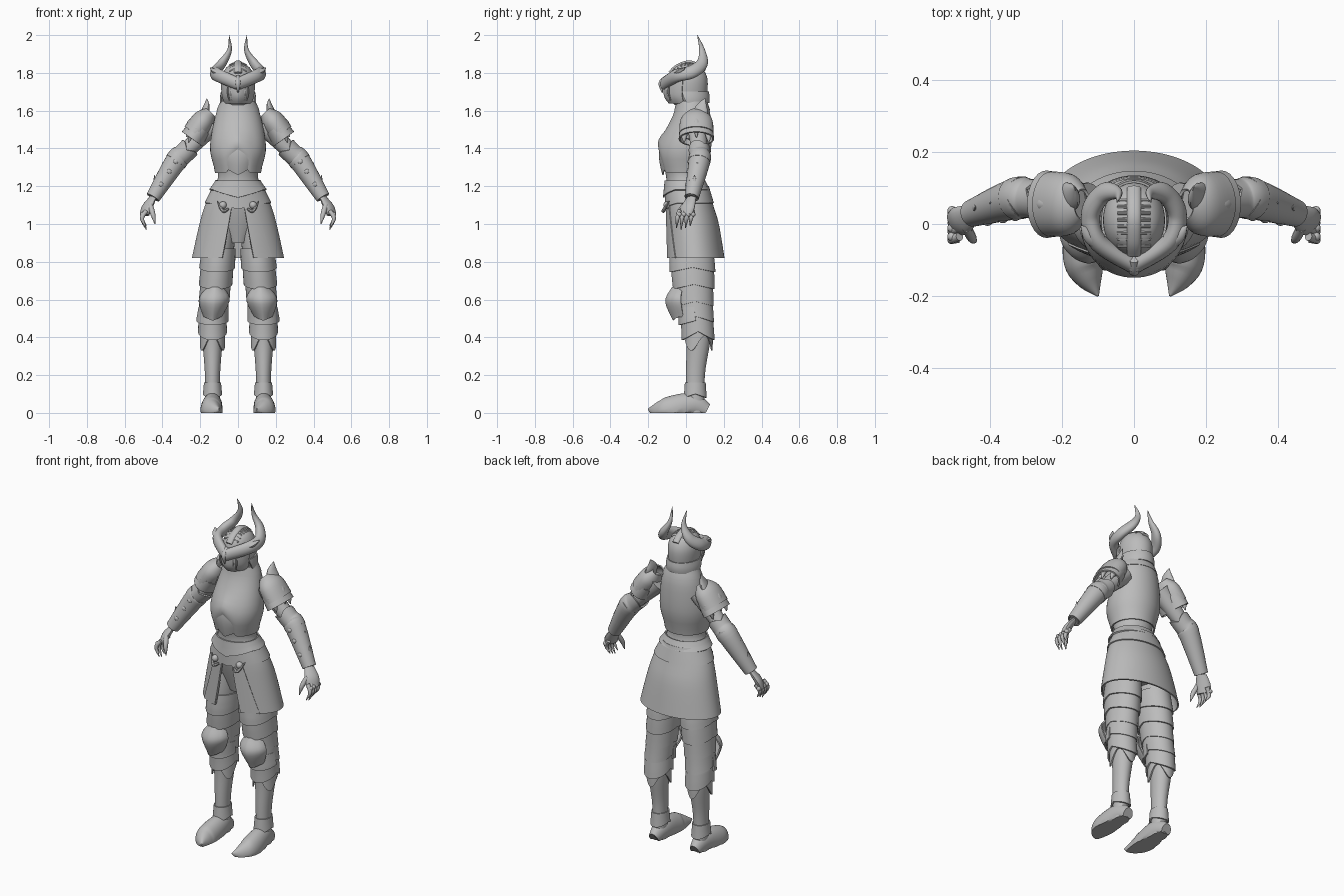
import bpy, bmesh, math
from mathutils import Vector

if "Cube" in bpy.data.objects:
    bpy.data.objects.remove(bpy.data.objects["Cube"], do_unlink=True)

grey = (0.5, 0.5, 0.5, 1)
steel = bpy.data.materials.new("grey_steel")
steel.use_nodes = True
steel.diffuse_color = grey
steel.node_tree.nodes["Principled BSDF"].inputs["Base Color"].default_value = grey
parts = []
PLATE = .008


def spline(keys, steps):
    """Smooth interpolation through equal-length tuples."""
    out, last = [], len(keys) - 1
    for i in range(last):
        before, after = keys[max(i - 1, 0)], keys[min(i + 2, last)]
        for s in range(steps):
            t = s / steps
            out.append([b + t * (c - a + t * (2*a - 5*b + 4*c - d + t * (3*b - a - 3*c + d))) / 2
                        for a, b, c, d in zip(before, keys[i], keys[i + 1], after)])
    return out + [list(keys[last])]


def section(rings, z):
    """Cross-section of a body, listed from top to bottom, at one height."""
    for upper, lower in zip(rings, rings[1:]):
        if lower[0] <= z:
            break
    f = (upper[0] - z) / (upper[0] - lower[0])
    return [a + f * (b - a) for a, b in zip(upper, lower)]


def skin(name, rows, closed=True, thick=0, mirror=False):
    """Skin rows of points into a capped solid or a thin plate."""
    bm = bmesh.new()
    verts = [[bm.verts.new((x, y, max(z, 0))) for x, y, z in row] for row in rows]
    n = len(rows[0])
    for a, b in zip(verts, verts[1:]):
        for j in range(n if closed else n - 1):
            k = (j + 1) % n
            bm.faces.new((a[j], a[k], b[k], b[j]))
    if not thick:
        bm.faces.new(verts[0])
        bm.faces.new(verts[-1])
    bmesh.ops.recalc_face_normals(bm, faces=bm.faces)
    mesh = bpy.data.meshes.new(name)
    bm.to_mesh(mesh)
    bm.free()
    mesh.materials.append(steel)
    ob = bpy.data.objects.new(name, mesh)
    bpy.context.collection.objects.link(ob)
    if thick:
        plate = ob.modifiers.new("plate", "SOLIDIFY")
        plate.thickness, plate.offset = thick, 0
    if mirror:
        ob.modifiers.new("both_sides", "MIRROR")
    parts.append(ob)


def loft(name, body, span=None, grow=0, flare=0, arc=None, lean=None, wave=None, ridge=0, n=48, **kw):
    """Rings (height, half width, front, back); span cuts a band, arc is in degrees from the front."""
    rings, rows = spline(body, 6), []
    if span:
        top, bottom = span
        rings = [section(rings, top + (bottom - top) * i / 10) for i in range(11)]
    for i, (z, wide, front, back) in enumerate(rings):
        t, row = i / (len(rings) - 1), []
        out = grow + flare * t
        start, end = [a + (b - a) * t for a, b in zip(*arc)] if arc else (0, 360)
        for j in range(n):
            d = start + (end - start) * j / (n - 1 if arc else n)
            off, a = min(d, 360 - d), math.radians(d)
            x = (lean(z) if lean else 0) + (max(wide, .002) + out) * math.sin(a)
            y = (front + back) / 2 - ((back - front) / 2 + out) * math.cos(a)
            y -= ridge * max(0, 1 - abs(off) / 45)
            row.append((x, y, z + (wave(abs(off), t) if wave else 0)))
        rows.append(row)
    skin(name, rows, closed=not arc, **kw)


def tube(name, keys, flat=1, n=16, steps=5, teeth=0, **kw):
    """Limb along points (x, y, z, radius); flat scales the upward radius."""
    path, up, rows = spline(keys, steps), Vector((0, 0, 1)), []
    points = [Vector(p[:3]) for p in path]
    for i, p in enumerate(points):
        along = (points[min(i + 1, len(points) - 1)] - points[max(i - 1, 0)]).normalized()
        up = (up - along * up.dot(along)).normalized()
        side, r, row = along.cross(up), max(path[i][3], .001), []
        for j in range(n):
            a = math.tau * j / n
            v = p + r * (side * math.cos(a) + up * flat * math.sin(a))
            if teeth and i == 0:
                v -= along * teeth * abs(math.sin(a * 1.5))
            row.append(v)
        rows.append(row)
    skin(name, rows, **kw)


def boss(name, x, y, z, r):
    """Small rounded stud on both sides."""
    rows = [[(x + r * math.sin(p) * math.cos(q), y + r * math.sin(p) * math.sin(q), z + r * math.cos(p))
             for q in [math.tau * j / 16 for j in range(16)]]
            for p in [.05 + 3.04 * i / 10 for i in range(11)]]
    skin(name, rows, mirror=True)


def vee(amount, width, begin=0):
    """Rim shift toward the front centre, growing down the plate."""
    return lambda d, t: amount * max(0, 1 - d / width) * max(0, t - begin) / (1 - begin)


def scallop(amount):
    """Rim that dips at front and back."""
    return lambda d, t: -amount * abs(math.cos(math.radians(d))) * t


# Torso and the plates that follow it
torso = [(1.65, .08, -.04, .1), (1.57, .11, -.06, .12), (1.4, .135, -.135, .12),
         (1.25, .105, -.105, .09), (1.1, .16, -.1, .13), (.9, .06, -.04, .1)]
loft("body", torso)
loft("breastplate", torso, (1.64, 1.27), .005, .007, wave=vee(.09, 32, .4), thick=PLATE, n=72)
loft("stomach_plate", torso, (1.42, 1.3), .004, arc=((-30, 30), (-36, 36)),
     wave=vee(-.04, 36), thick=PLATE, n=25)
loft("neck_guard", torso, (1.65, 1.6), .008, thick=PLATE)
loft("upper_belt", torso, (1.23, 1.18), .006, .008, wave=vee(-.04, 60), thick=PLATE, n=72)

# Skirt, belt and hip details
skirt = [(1.2, .12, -.1, .11), (1.1, .17, -.1, .14), (1, .2, -.1, .17), (.82, .24, -.1, .2)]
loft("skirt", skirt, (1.15, .82), arc=((9, 351), (20, 340)), thick=PLATE, n=64)
loft("front_tassets", skirt, (1.14, .82), .005, arc=((9, 28), (20, 48)), thick=PLATE, n=12, mirror=True)
loft("belt_plate", skirt, (1.2, 1.11), .007, wave=vee(-.03, 60), thick=PLATE, n=72)
boss("belt_bosses", .08, -.1, 1.1, .02)
tube("belt_hooks", [(.05, -.11, 1.08, .006), (.08, -.12, 1.07, .01), (.11, -.09, 1.12, .003)], n=8, mirror=True)


# Legs and layered leg armour
def leg_x(z):
    return min(.135, .18 - .09 * z)


leg = [(1, .08, -.07, .12), (.8, .08, -.075, .14), (.58, .065, -.03, .13),
       (.4, .055, 0, .13), (.2, .04, 0, .1), (0, .04, 0, .1)]
limb = dict(lean=leg_x, mirror=True)
armour = dict(limb, thick=PLATE)
loft("legs", leg, **limb)
for i, place in enumerate(("upper", "middle", "lower")):
    top = .87 - .09 * i
    loft(place + "_thigh_plates", leg, (top, top - .1), .003, .009, wave=scallop(.025), **armour)
loft("knee_bands", leg, (.62, .51), .006, .008, wave=scallop(.03), **armour)
loft("upper_greaves", leg, (.53, .43), .006, .01, wave=scallop(.045), **armour)
loft("lower_greaves", leg, (.46, .37), .004, .006,
     wave=lambda d, t: t * .04 * math.cos(math.radians(3 * d)), **armour)
knee = [(.665, .04, -.065, .04), (.6, .078, -.1, .06), (.51, .045, -.06, .04)]
half = ((-85, 85), (-85, 85))
loft("knee_caps", knee, arc=half, wave=vee(-.02, 60), ridge=.006, **armour)
loft("knee_lower_plates", leg, (.56, .49), .012, .01, arc=half, wave=scallop(.025), **armour)
loft("ankle_plates", leg, (.16, .1), .002, .006, wave=scallop(.02), **armour)

# Pointed shoes
tube("shoes", [(.135, .11, .01, .03), (.135, .03, .04, .05), (.14, -.09, .01, .058),
               (.125, -.15, .01, .04), (.1, -.2, .02, .003)], flat=1.3, n=28, mirror=True)

# Arms with toothed sleeves cut from the same path
arm = [(.13, .06, 1.53, .055), (.28, .07, 1.38, .042), (.33, .07, 1.33, .046), (.45, .03, 1.14, .027)]
tube("arms", arm, mirror=True)
sleeves = spline(arm, 10)
for name, first, last, grow in (("elbow_cuffs", 9, 21, .009), ("forearm_plates", 18, 27, .007),
                                ("wrist_cuffs", 24, 31, .007)):
    tube(name, [p[:3] + [p[3] + grow] for p in sleeves[first:last]], steps=1, n=24,
         teeth=.025, thick=PLATE, mirror=True)
for i, place in enumerate(("upper", "middle", "lower")):
    x, y, z, r = sleeves[20 + 3 * i]
    tube(place + "_forearm_fins", [(x + .03, y, z - .02, .02), (x + .035, y, z + .01, .013),
                                   (x + .035, y, z + .05, .002)], flat=.6, n=10, mirror=True)
    boss(place + "_forearm_bosses", x, y - r, z, .016)

# Hands
tube("palms", [(.45, .03, 1.14, .027), (.48, .01, 1.09, .042), (.495, 0, 1.05, .037)], flat=.5, mirror=True)
for i, finger in enumerate(("index", "middle", "ring", "little")):
    y, tip = -.035 + .024 * i, .97 + .01 * abs(i - 1)
    tube(finger + "_fingers", [(.485, y, 1.07, .012), (.508, y - .01, 1.03, .011), (.485, y - .015, tip, .002)],
         n=10, mirror=True)
    boss(finger + "_knuckles", .506, y, 1.05, .013)
tube("thumbs", [(.465, -.01, 1.1, .014), (.45, -.04, 1.05, .013), (.44, -.05, 1, .002)], n=10, mirror=True)

# Shoulder armour
mid = .055
tube("shoulder_caps", [(.145, mid, 1.59, .04), (.18, mid, 1.55, .08), (.23, mid, 1.48, .087)],
     flat=.7, n=28, thick=PLATE, mirror=True)
tube("shoulder_lower_plates", [(.2, mid, 1.51, .083), (.243, mid, 1.45, .09)],
     flat=.7, n=28, thick=PLATE, mirror=True)
tube("shoulder_horns", [(.2, .07, 1.54, .045), (.17, .08, 1.61, .036), (.165, .1, 1.665, .002)],
     flat=.5, mirror=True)
tube("shoulder_ridges", [(.19, mid, 1.57, .02), (.25, mid, 1.53, .022), (.272, mid, 1.46, .004)],
     n=12, mirror=True)
for place, y in (("front", -.01), ("back", .12)):
    boss(place + "_shoulder_bosses", .22, y, 1.505, .025)
    tube(place + "_shoulder_spikes", [(.225, y, 1.49, .022), (.25, y, 1.465, .016), (.262, y, 1.43, .002)],
         n=10, mirror=True)

# Helmet with ridged visor
helmet = [(1.857, .002, 0, .02), (1.83, .06, -.06, .08), (1.77, .085, -.09, .113),
          (1.68, .08, -.095, .11), (1.63, .063, -.06, .09)]
loft("helmet", helmet)
face = ((-75, 75), (-75, 75))
loft("visor", helmet, (1.76, 1.64), .004, arc=face, ridge=.014, thick=PLATE, n=31)
loft("nape_guard", helmet, (1.7, 1.64), .004, .02, arc=((75, 285), (85, 275)), thick=PLATE)
for place, x in (("inner", .016), ("middle", .036), ("outer", .054)):
    y = -.11 + x / 3
    tube(place + "_visor_ribs", [(x, y, 1.725, .004), (x, y, 1.69, .005), (x * .85, y + .01, 1.655, .003)],
         n=8, mirror=True)

# Horned brow sweeping round the helmet and up
tube("brow_horns", [(-.005, -.118, 1.74, .024), (.1, -.05, 1.785, .026), (.12, .03, 1.805, .026),
                    (.085, .085, 1.85, .023), (.045, .085, 1.92, .012), (.047, .06, 2, .001)],
     flat=1.35, n=20, steps=8, mirror=True)
tube("brow_wings", [(.095, -.05, 1.795, .025), (.125, -.03, 1.81, .02), (.147, -.005, 1.828, .002)],
     flat=.7, n=10, mirror=True)
tube("brow_keel", [(0, -.1, 1.78, .012), (0, -.132, 1.745, .014), (0, -.125, 1.695, .003)], n=10)

# Ribbed crest following the crown
def crown(y):
    return 1.856 - 6 * (y - .012) ** 2


tube("crest", [(0, y, crown(y), .02) for y in (-.085, -.05, .01, .06, .1)], flat=.5, n=12)
for i in range(8):
    y = -.06 + .018 * i
    side = crown(y) - .016
    tube("crest_rib_%d" % (i + 1), [(-.045, y, side, .005), (0, y, crown(y), .006), (.045, y, side, .005)], n=8)

# Apply the modifiers and shade
bpy.ops.object.select_all(action="DESELECT")
for ob in parts:
    ob.select_set(True)
bpy.context.view_layer.objects.active = parts[0]
bpy.ops.object.convert(target="MESH")
bpy.ops.object.shade_smooth_by_angle(angle=math.radians(38))
